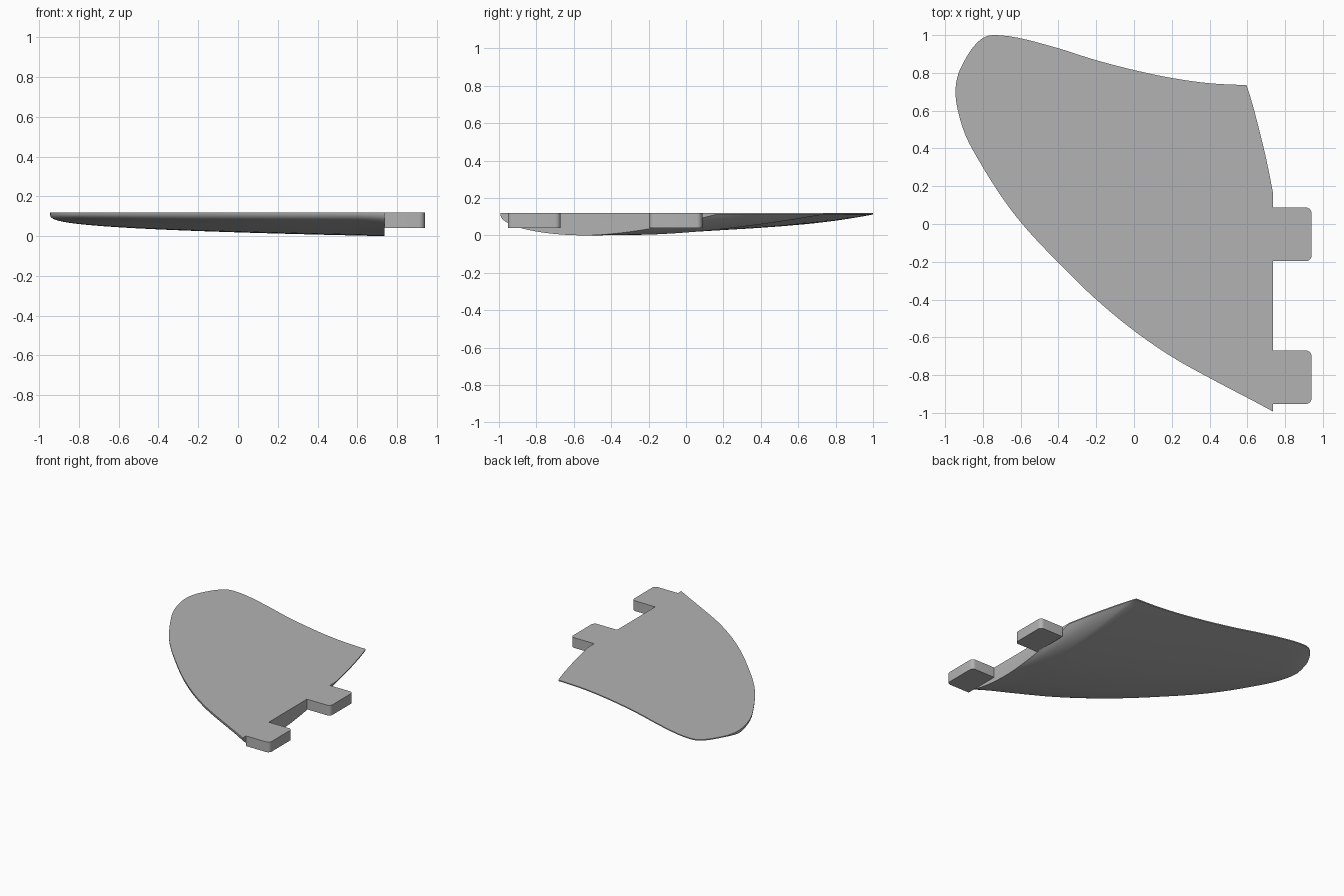
import bpy, bmesh, math

if "Cube" in bpy.data.objects:
    bpy.data.objects.remove(bpy.data.objects["Cube"], do_unlink=True)

grey = bpy.data.materials.new("plain grey")
grey.use_nodes = True
colour = (0.45, 0.45, 0.45, 1)
grey.diffuse_color = colour
grey.node_tree.nodes["Principled BSDF"].inputs["Base Color"].default_value = colour

TIP, ROOT, TOP, EDGE = -0.945, 0.737, 0.12, 0.008


def smooth_curve(points):
    """Cubic through (x, y) points, rounded at the tip by a square-root parameter."""
    s = [math.sqrt(max(x - TIP, 0)) for x, _ in points]
    y = [p[1] for p in points]
    last = len(s) - 1
    slope = []
    for i in range(len(s)):
        a, b = max(i - 1, 0), min(i + 1, last)
        slope.append((y[b] - y[a]) / (s[b] - s[a]))

    def value(x):
        q = math.sqrt(max(x - TIP, 0))
        i = 0
        while i < last - 1 and q > s[i + 1]:
            i += 1
        h = s[i + 1] - s[i]
        t = (q - s[i]) / h
        return ((2*t**3 - 3*t*t + 1) * y[i] + (t**3 - 2*t*t + t) * h * slope[i]
                + (3*t*t - 2*t**3) * y[i + 1] + (t**3 - t*t) * h * slope[i + 1])
    return value


# Outline in plan: leading edge, trailing edge, and the cut-back corner at the root
leading = smooth_curve([(TIP, .7), (-.93, .59), (-.9, .49), (-.8, .3), (-.6, .01), (-.4, -.205),
                        (-.2, -.4), (0, -.565), (.2, -.703), (.4, -.815), (.6, -.92), (ROOT, -.993)])
trailing = smooth_curve([(TIP, .7), (-.93, .795), (-.9, .86), (-.84, .95), (-.79, .99), (-.73, 1),
                         (-.6, .983), (-.4, .93), (-.2, .867), (0, .815), (.2, .773),
                         (.4, .745), (.595, .735)])
corner = smooth_curve([(.595, .735), (.62, .66), (.66, .51), (.7, .345), (ROOT, .16)])


def foil(u, peak=0.4):
    """Thickness along the chord: rounded nose, long taper behind."""
    if u < peak:
        return math.sqrt(max(0, 1 - ((peak - u) / peak) ** 2))
    return 1 - ((u - peak) / (1 - peak)) ** 1.6


def finish(bm, name, angle):
    bmesh.ops.recalc_face_normals(bm, faces=bm.faces)
    mesh = bpy.data.meshes.new(name)
    bm.to_mesh(mesh)
    bm.free()
    mesh.materials.append(grey)
    obj = bpy.data.objects.new(name, mesh)
    bpy.context.collection.objects.link(obj)
    bpy.ops.object.select_all(action='DESELECT')
    obj.select_set(True)
    bpy.context.view_layer.objects.active = obj
    bpy.ops.object.shade_smooth_by_angle(angle=math.radians(angle))
    return obj


# Fin blade: foil sections lofted from tip to root, flat on top
SPAN, CHORD = 48, 32
stations = [TIP + (.595 - TIP) * max(i / SPAN, .01) ** 2 for i in range(SPAN + 1)]
stations += [.595 + (ROOT - .595) * i / 8 for i in range(1, 9)]
bm = bmesh.new()
loops = []
for x in stations:
    front = leading(x)
    back = trailing(x) if x <= .595 else corner(x)
    depth = (TOP - EDGE) * ((x - TIP) / (ROOT - TIP)) ** .32
    under = []
    for j in range(CHORD + 1):
        u = (j / CHORD) ** 1.6
        z = TOP - EDGE - depth * foil(u)
        under.append(bm.verts.new((x, front + (back - front) * u, z)))
    loops.append([bm.verts.new((x, front, TOP))] + under + [bm.verts.new((x, back, TOP))])
for a, b in zip(loops, loops[1:]):
    for j in range(len(a)):
        k = (j + 1) % len(a)
        bm.faces.new((a[j], b[j], b[k], a[k]))
bm.faces.new(loops[0])
bm.faces.new(loops[-1])
finish(bm, "fin_blade", 35)


# Mounting tabs: blocks with rounded outer corners
def tab(name, y0, y1, x1=.94, radius=.03):
    bm = bmesh.new()
    outline = [(ROOT, y0)]
    for cy, start in ((y0 + radius, -90), (y1 - radius, 0)):
        for i in range(7):
            a = math.radians(start + 15 * i)
            outline.append((x1 - radius + radius * math.cos(a), cy + radius * math.sin(a)))
    outline.append((ROOT, y1))
    base = bm.faces.new([bm.verts.new((x, y, .04)) for x, y in outline])
    raised = bmesh.ops.extrude_face_region(bm, geom=[base])["geom"]
    bmesh.ops.translate(bm, vec=(0, 0, TOP - .04),
                        verts=[v for v in raised if isinstance(v, bmesh.types.BMVert)])
    finish(bm, name, 30)


tab("front_tab", -.953, -.67)
tab("rear_tab", -.197, .087)
